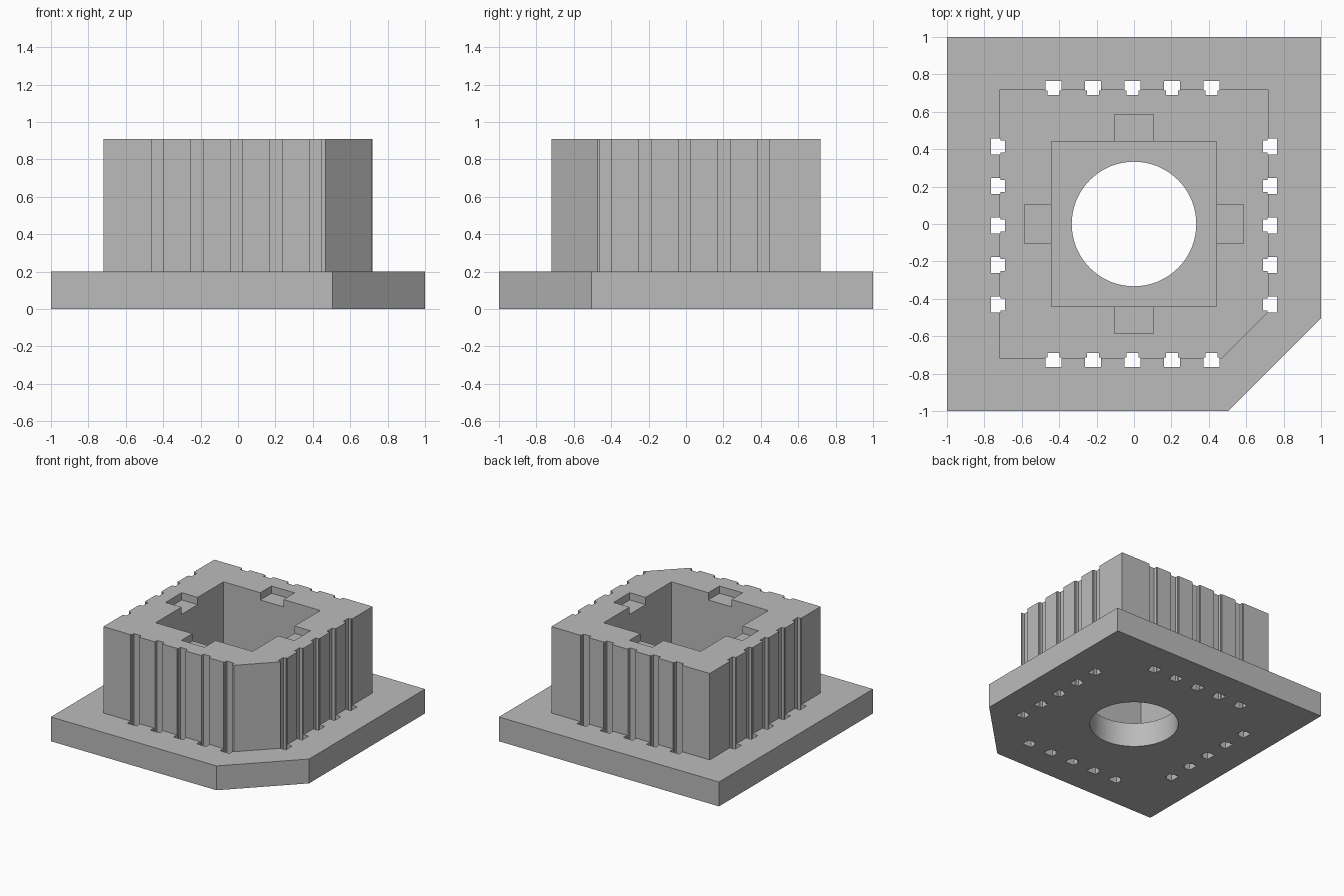
import bpy
import bmesh
import math

if "Cube" in bpy.data.objects:
    bpy.data.objects.remove(bpy.data.objects["Cube"])

PLATE_TOP, BLOCK_TOP = 0.2, 0.91
HALF = 0.72                      # half width of the block
POCKET, RECESS_END = 0.44, 0.585

grey = bpy.data.materials.new("plain grey")
grey.use_nodes = True
colour = (0.5, 0.5, 0.5, 1)
grey.diffuse_color = colour
grey.node_tree.nodes["Principled BSDF"].inputs["Base Color"].default_value = colour


def prisms(name, outlines, z0, z1):
    """One object made of flat outlines extruded from z0 to z1."""
    bm = bmesh.new()
    for outline in outlines:
        face = bm.faces.new([bm.verts.new((x, y, z0)) for x, y in outline])
        grown = bmesh.ops.extrude_face_region(bm, geom=[face])["geom"]
        verts = [v for v in grown if isinstance(v, bmesh.types.BMVert)]
        bmesh.ops.translate(bm, verts=verts, vec=(0, 0, z1 - z0))
    bmesh.ops.recalc_face_normals(bm, faces=bm.faces)
    mesh = bpy.data.meshes.new(name)
    bm.to_mesh(mesh)
    bm.free()
    mesh.materials.append(grey)
    obj = bpy.data.objects.new(name, mesh)
    bpy.context.collection.objects.link(obj)
    return obj


def rect(w, d):
    return [(-w, -d), (w, -d), (w, d), (-w, d)]


def clipped_square(half, clip):
    """Square with its front left corner cut off."""
    return [(-half, -half), (clip, -half), (half, -clip), (half, half), (-half, half)]


def cut(obj, *cutters):
    bpy.context.view_layer.objects.active = obj
    for cutter in cutters:
        cutter.hide_render = True
        mod = obj.modifiers.new("cut", 'BOOLEAN')
        mod.operation, mod.solver, mod.object = 'DIFFERENCE', 'EXACT', cutter
        bpy.ops.object.modifier_apply(modifier=mod.name)


# Solid parts
plate = prisms("base_plate", [clipped_square(1, 0.505)], 0, PLATE_TOP)
block = prisms("socket_block", [clipped_square(HALF, 0.469)], PLATE_TOP, BLOCK_TOP)

# Stepped pin slots: narrow inside the block wall, wider outside it
slots = []
for i in range(5):
    c = -0.43 + 0.211 * i
    for side in (-1, 1):
        inner, step, outer = side * 0.69, side * 0.715, side * 0.765
        profile = [(-0.033, inner), (0.033, inner), (0.033, step), (0.042, step),
                   (0.042, outer), (-0.042, outer), (-0.042, step), (-0.033, step)]
        slots.append([(c + u, v) for u, v in profile])
        slots.append([(v, c + u) for u, v in profile])
slot_cutter = prisms("slot_cutter", slots, -0.1, 1)

# Round hole, square pocket and four shallow recesses
circle = [(0.333 * math.cos(math.tau * i / 64), 0.333 * math.sin(math.tau * i / 64))
          for i in range(64)]
hole = prisms("hole_cutter", [circle], -0.1, 0.4)
pocket = prisms("pocket_cutter", [rect(POCKET, POCKET)], 0.1, 1)
recess_x = prisms("recess_x_cutter", [rect(RECESS_END, 0.105)], BLOCK_TOP - 0.06, 1)
recess_y = prisms("recess_y_cutter", [rect(0.105, RECESS_END)], BLOCK_TOP - 0.06, 1)

cut(plate, slot_cutter, hole)
cut(block, slot_cutter, pocket, recess_x, recess_y)
for cutter in (slot_cutter, hole, pocket, recess_x, recess_y):
    bpy.data.objects.remove(cutter)

# Smooth the round hole, keep every other edge sharp
bpy.ops.object.select_all(action='DESELECT')
plate.select_set(True)
bpy.context.view_layer.objects.active = plate
bpy.ops.object.shade_smooth_by_angle(angle=math.radians(30))
